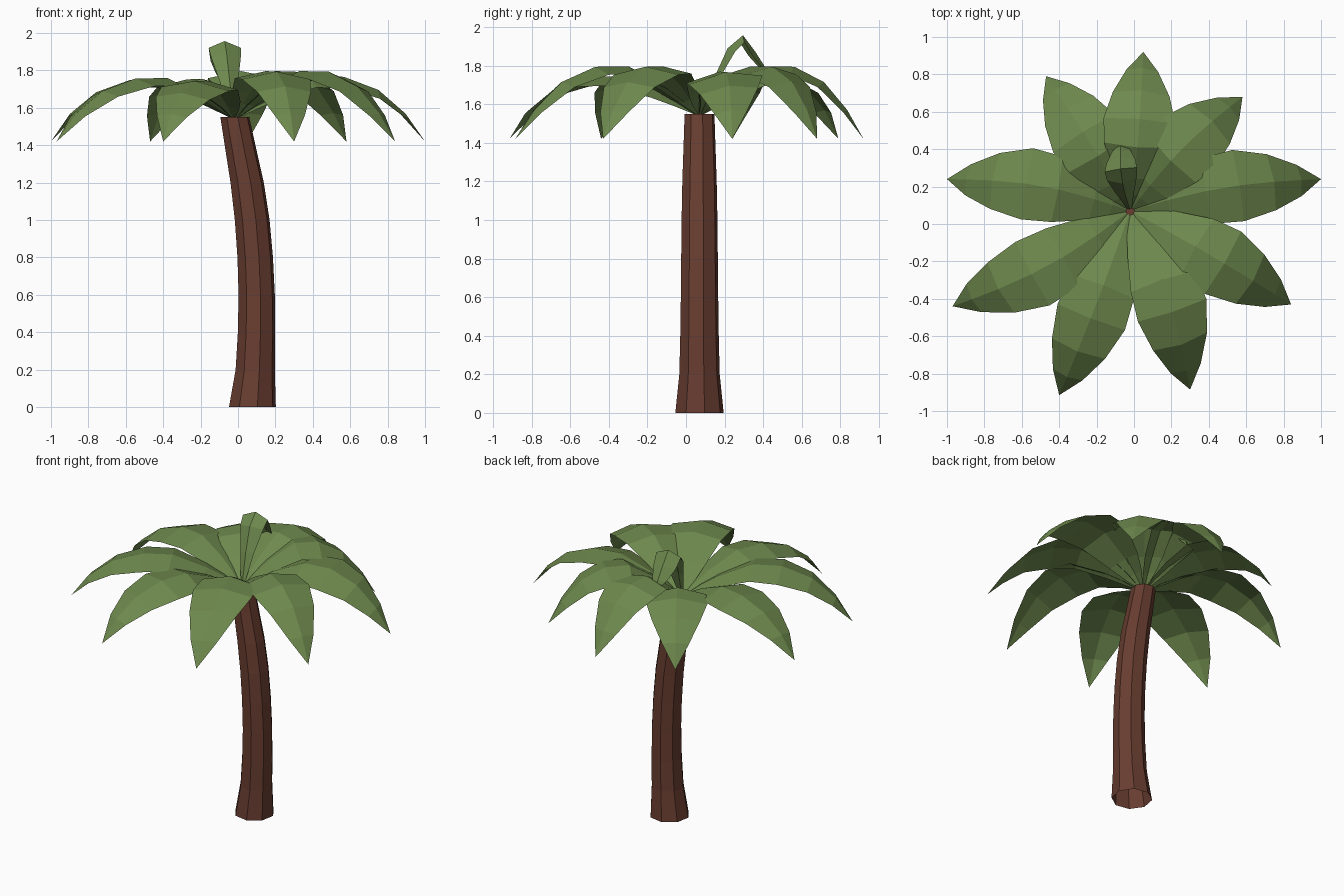
import bpy, bmesh, math
from mathutils import Vector

if "Cube" in bpy.data.objects:
    bpy.data.objects.remove(bpy.data.objects["Cube"])


def material(name, rgb):
    m = bpy.data.materials.new(name)
    m.diffuse_color = (*rgb, 1)
    m.use_nodes = True
    m.node_tree.nodes["Principled BSDF"].inputs["Base Color"].default_value = m.diffuse_color
    return m


bark = material("brown bark", (0.14, 0.047, 0.030))
green = material("leaf green", (0.155, 0.25, 0.075))


def finish(bm, name, mat):
    me = bpy.data.meshes.new(name)
    bm.to_mesh(me)
    bm.free()
    me.materials.append(mat)
    ob = bpy.data.objects.new(name, me)
    bpy.context.collection.objects.link(ob)
    return ob


CX, CY = -0.02, 0.07   # crown centre

# Trunk: eight-sided rings (z, centre x, radius) along a leaning curve, open below
rings = [(0, .077, .128), (.2, .092, .107), (.4, .099, .102), (.6, .100, .099),
         (.8, .092, .097), (1.0, .076, .095), (1.2, .049, .091),
         (1.4, .011, .084), (1.55, -.017, .079)]
bm = bmesh.new()
loops = []
for z, x, r in rings:
    loops.append([bm.verts.new((x + r * math.cos(a), CY + r * math.sin(a), z))
                  for a in (math.radians(12 + 45 * i) for i in range(8))])
for a, b in zip(loops, loops[1:]):
    for i in range(8):
        j = (i + 1) % 8
        bm.faces.new((a[i], a[j], b[j], b[i]))
bm.faces.new(loops[-1])
finish(bm, "trunk", bark)


# Leaf: a folded strip along a path of (distance out, height, half width);
# bow bends it sideways, roll lifts its left edge
def leaf(name, direction, path, fold, bow=0.0, roll=0.0):
    out = Vector((direction[0], direction[1], 0)).normalized()
    side = Vector((-out.y, out.x, 0))
    up = Vector((0, 0, 1))
    base = Vector((CX, CY, 0))
    length = path[-1][0]
    bm = bmesh.new()
    rows = []
    for k, (r, z, w) in enumerate(path):
        p, q = path[max(k - 1, 0)], path[min(k + 1, len(path) - 1)]
        t = Vector((q[0] - p[0], q[1] - p[1])).normalized()
        normal = up * t.x - out * t.y
        mid = base + out * r + up * z + side * bow * math.sin(math.pi * r / length)
        if k == len(path) - 1:
            rows.append([bm.verts.new(mid)] * 3)
        else:
            drop = normal * (-fold * w)
            across = side * w + up * (roll * w)
            rows.append([bm.verts.new(mid + across + drop), bm.verts.new(mid),
                         bm.verts.new(mid - across + drop)])
    for a, b in zip(rows, rows[1:]):
        for i in (0, 1):
            if b[0] is b[1]:
                bm.faces.new((a[i], a[i + 1], b[0]))
            else:
                bm.faces.new((a[i], a[i + 1], b[i + 1], b[i]))
    bmesh.ops.recalc_face_normals(bm, faces=bm.faces)
    if sum(f.normal.z for f in bm.faces) < 0:
        bmesh.ops.reverse_faces(bm, faces=bm.faces)
    finish(bm, name, green)


# Shared frond shape: (fraction out, fraction of rise, half width)
shape = [(.02, 0, .012), (.1, .27, .068), (.2, .54, .115), (.4, .93, .178),
         (.58, .92, .193), (.76, .62, .152), (.9, .08, .085), (1, -1, 0)]

# Fronds: tip x, tip y, apex height, sideways bow, roll
fronds = [(-1, .24, 1.765, -.05, 0), (-.97, -.44, 1.775, .05, 0),
          (-.40, -.915, 1.76, .01, -.06), (.30, -.885, 1.815, .045, 0),
          (.84, -.43, 1.815, .01, 0), (1, .24, 1.785, .04, .12),
          (.58, .68, 1.815, .035, 0), (.05, .92, 1.815, -.01, 0),
          (-.47, .79, 1.77, -.01, 0)]
TIP = 1.42
for i, (x, y, top, bow, roll) in enumerate(fronds):
    d = Vector((x - CX, y - CY))
    path = []
    for s, h, w in shape:
        # rise from the trunk to the apex, then droop to the tip
        z = 1.55 + (top - 1.55) * h if h >= 0 else TIP
        path.append((s * d.length, z, w))
    leaf(f"frond_{i + 1}", d, path, 0.22, bow, roll)

# Young upright leaf in the middle, curling over backwards
sprout = [(.01, 1.55, .012), (.08, 1.74, .048), (.15, 1.89, .080), (.23, 1.957, .087),
          (.295, 1.87, .078), (.345, 1.79, .048), (.375, 1.72, 0)]
leaf("young_leaf", (-.05, .37), sprout, 0.42, .022)
